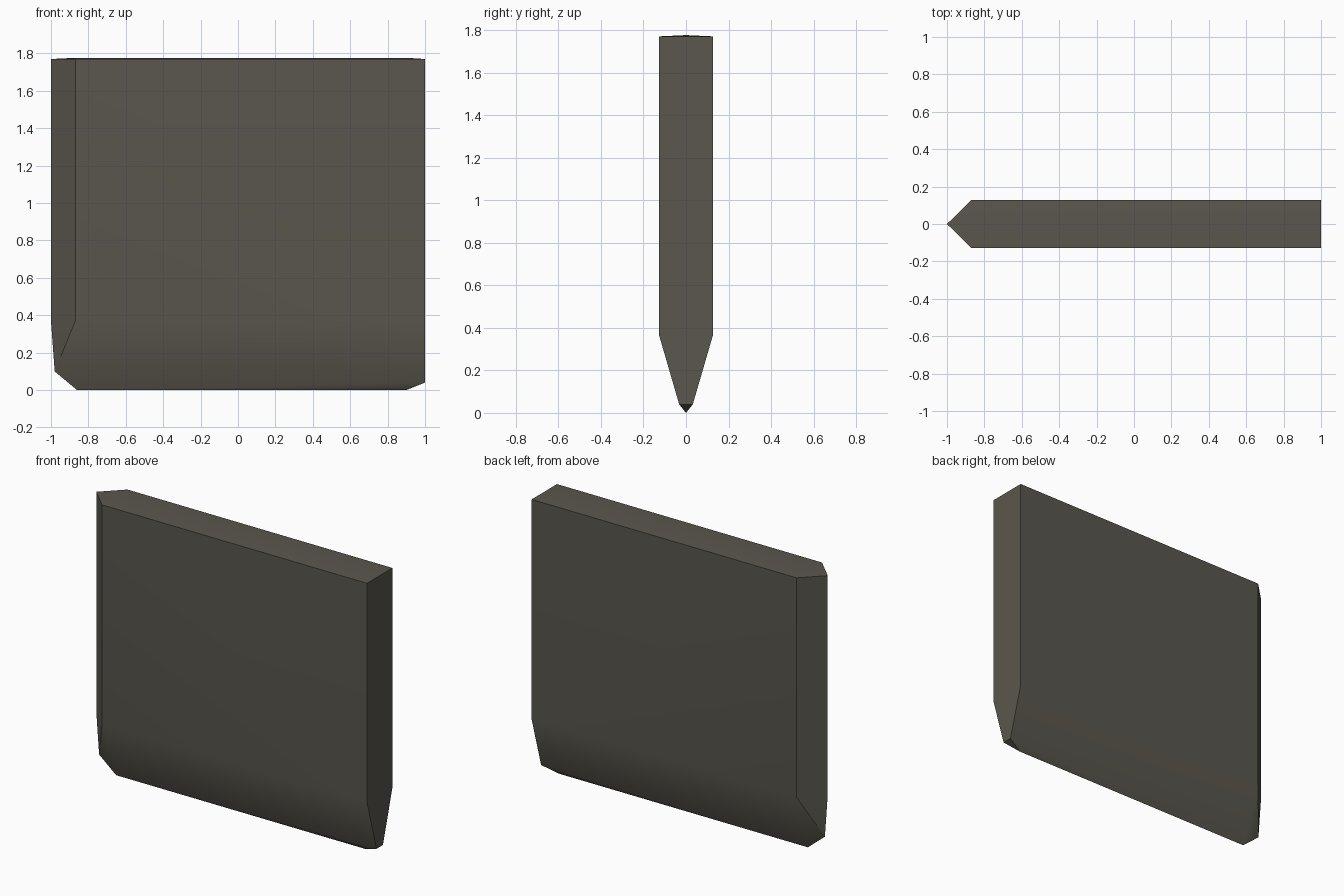
import bpy, bmesh, math

if "Cube" in bpy.data.objects:
    bpy.data.objects.remove(bpy.data.objects["Cube"])

HALF = 0.128     # half thickness
SHOULDER = 0.37  # height where the lower taper starts
TOP = 1.77       # height of the upper rim

stone = bpy.data.materials.new("grey_brown_stone")
stone.diffuse_color = (0.102, 0.095, 0.075, 1.0)
stone.use_nodes = True
stone.node_tree.nodes["Principled BSDF"].inputs["Base Color"].default_value = stone.diffuse_color

# Outline seen from above: pointed left end, square right end
outline = [(-1, 0), (-0.87, -HALF), (1, -HALF), (1, HALF), (-0.87, HALF)]
points = [(x, y, z) for z in (SHOULDER, TOP) for x, y in outline]

# Slightly crowned top and narrow keel along the bottom
points += [(-0.88, 0, 1.776), (0.91, 0, 1.776)]
points += [(-0.98, 0, 0.10), (-0.86, 0, 0), (0.90, 0, 0)]
points += [(1, s * 0.032, 0.04) for s in (-1, 1)]

# Skin the slab as one convex body
bm = bmesh.new()
for p in points:
    bm.verts.new(p)
bmesh.ops.convex_hull(bm, input=bm.verts[:])
bmesh.ops.dissolve_limit(bm, angle_limit=math.radians(0.5),
                         verts=bm.verts[:], edges=bm.edges[:])
bmesh.ops.recalc_face_normals(bm, faces=bm.faces[:])
mesh = bpy.data.meshes.new("tapered_slab")
bm.to_mesh(mesh)
bm.free()
mesh.materials.append(stone)
slab = bpy.data.objects.new("tapered_slab", mesh)
bpy.context.collection.objects.link(slab)

# Soft shading over shallow angles, with the big walls kept flat
bpy.context.view_layer.objects.active = slab
slab.select_set(True)
bpy.ops.object.shade_smooth_by_angle(angle=math.radians(30))
weighted = slab.modifiers.new("flat_walls", 'WEIGHTED_NORMAL')
weighted.keep_sharp = True
